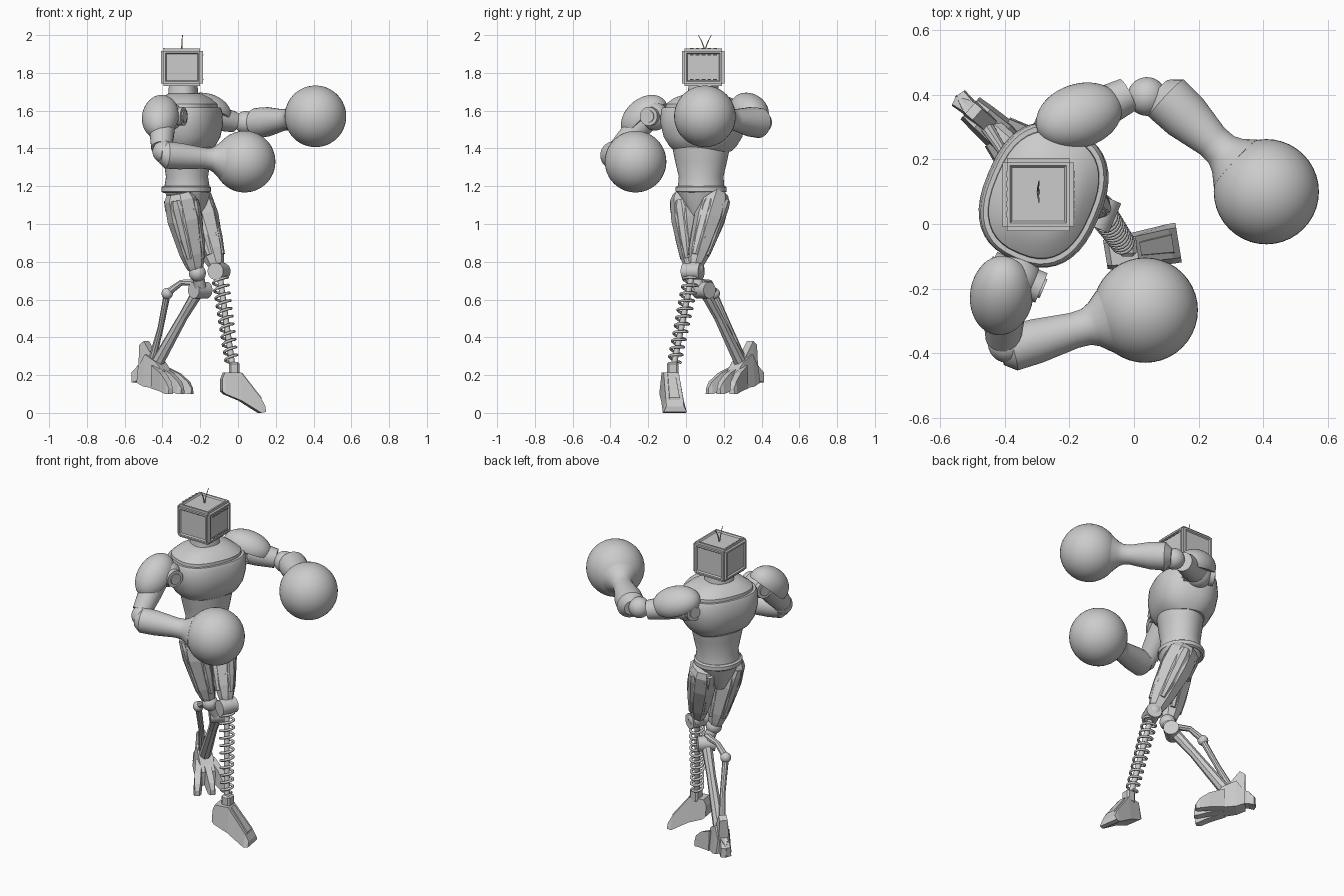
import bpy, bmesh, math
from mathutils import Vector, Matrix

cube = bpy.data.objects.get("Cube")
if cube:
    bpy.data.objects.remove(cube, do_unlink=True)

grey = bpy.data.materials.new("metal grey")
grey.use_nodes = True
COLOR = (0.6, 0.6, 0.6, 1)
grey.diffuse_color = COLOR
grey.node_tree.nodes["Principled BSDF"].inputs["Base Color"].default_value = COLOR
FACING = Vector((0.92, -0.39, 0))
SIDE = Vector((0.39, 0.92, 0))


def finish(name, bm, smooth=35):
    bmesh.ops.recalc_face_normals(bm, faces=bm.faces)
    mesh = bpy.data.meshes.new(name)
    bm.to_mesh(mesh)
    bm.free()
    mesh.materials.append(grey)
    ob = bpy.data.objects.new(name, mesh)
    bpy.context.collection.objects.link(ob)
    bpy.ops.object.select_all(action='DESELECT')
    ob.select_set(True)
    bpy.context.view_layer.objects.active = ob
    if smooth:
        bpy.ops.object.shade_smooth_by_angle(angle=math.radians(smooth))
    return ob


def frame(direction, up):
    z = Vector(direction).normalized()
    x = Vector(up).cross(z).normalized()
    return Matrix((x, z.cross(x), z)).transposed()


def skin(name, rings, smooth=35):
    """Closed surface through rings of points."""
    bm = bmesh.new()
    loops = [[bm.verts.new(p) for p in ring] for ring in rings]
    n = len(loops[0])
    for a, b in zip(loops, loops[1:]):
        for i in range(n):
            bm.faces.new((a[i], a[(i + 1) % n], b[(i + 1) % n], b[i]))
    bm.faces.new(loops[0])
    bm.faces.new(loops[-1])
    return finish(name, bm, smooth)


def tube(name, path, radii, n=20, up=(0, 0, 1), smooth=35):
    """Tube along a path; each radius is a number or (across, up)."""
    path = [Vector(p) for p in path]
    rings = []
    for i, p in enumerate(path):
        rot = frame(path[min(i + 1, len(path) - 1)] - path[max(i - 1, 0)], up)
        r = radii[i] if isinstance(radii, (list, tuple)) else radii
        rx, ry = r if isinstance(r, tuple) else (r, r)
        angles = [math.tau * (k + 0.5) / n for k in range(n)]
        rings.append([p + rot @ Vector((rx * math.cos(a), ry * math.sin(a), 0)) for a in angles])
    return skin(name, rings, smooth)


def stack(name, center, layers, n=40, power=0.8):
    """Rounded torso shape from layers of (z, half depth, half width)."""
    def co(a, r):
        return r * math.copysign(abs(math.cos(a)) ** power, math.cos(a))
    base = Vector((*center, 0))
    return skin(name, [[base + FACING * co(math.tau * k / n, d) + SIDE * co(math.tau * k / n - math.pi / 2, w)
                        + Vector((0, 0, z)) for k in range(n)] for z, d, w in layers])


def wedge(name, origin, direction, sections):
    """Angular block from sections of (along, z low, z high, half width)."""
    d = Vector((*direction, 0)).normalized()
    s = Vector((-d.y, d.x, 0))
    o = Vector((*origin, 0))
    return skin(name, [[o + d * t + s * w + Vector((0, 0, a)), o + d * t - s * w + Vector((0, 0, a)),
                        o + d * t - s * w * 0.75 + Vector((0, 0, b)), o + d * t + s * w * 0.75 + Vector((0, 0, b))]
                       for t, a, b, w in sections], 0)


def ellipsoid(name, center, radii, rot=Matrix.Identity(3), cut=None):
    bm = bmesh.new()
    bmesh.ops.create_uvsphere(bm, u_segments=40, v_segments=24, radius=1)
    if cut is not None:
        geom = bm.verts[:] + bm.edges[:] + bm.faces[:]
        r = bmesh.ops.bisect_plane(bm, geom=geom, plane_co=(0, cut, 0), plane_no=(0, -1, 0), clear_outer=True)
        edges = [e for e in r["geom_cut"] if isinstance(e, bmesh.types.BMEdge)]
        bmesh.ops.edgeloop_fill(bm, edges=edges)
    bm.transform(Matrix.Translation(center) @ rot.to_4x4() @ Matrix.Diagonal((*radii, 1)))
    return finish(name, bm)


def box(name, center, size, rot=Matrix.Identity(3), bevel=0.0):
    bm = bmesh.new()
    bmesh.ops.create_cube(bm, size=1)
    bm.transform(Matrix.Diagonal((*size, 1)))
    if bevel:
        bmesh.ops.bevel(bm, geom=bm.edges[:], offset=bevel, segments=1, affect='EDGES')
    bm.transform(Matrix.Translation(center) @ rot.to_4x4())
    return finish(name, bm, 0)


# Head: bevelled cabinet with recessed panels on every side
bm = bmesh.new()
bmesh.ops.create_cube(bm, size=1)
bm.transform(Matrix.Translation((-0.297, 0.092, 1.83)) @ Matrix.Diagonal((0.222, 0.226, 0.2, 1)))
sides = bm.faces[:]
bmesh.ops.bevel(bm, geom=bm.edges[:], offset=0.014, segments=2, affect='EDGES')
sides = [f for f in bm.faces if f.calc_area() > 0.02]
bmesh.ops.inset_individual(bm, faces=sides, thickness=0.014, depth=0)
bmesh.ops.inset_individual(bm, faces=sides, thickness=0.008, depth=-0.008)
finish("head", bm, 0)
for k in range(5):
    for z in (1.765, 1.895):
        box("head_vent", (-0.186, 0.03 + k * 0.031, z), (0.006, 0.02, 0.006))
    box("top_vent", (-0.392, 0.03 + k * 0.031, 1.931), (0.008, 0.018, 0.004))
for s in (-1, 1):
    root = Vector((-0.297, 0.1, 1.92))
    tube("antenna", [root, root + Vector((0, s * 0.014, 0.04)), root + Vector((0.003, s * 0.034, 0.08))],
         [0.004, 0.003, 0.002], 6, (1, 0, 0))

# Torso
stack("neck", (-0.29, 0.092), [(1.64, 0.085, 0.09), (1.69, 0.075, 0.08), (1.75, 0.07, 0.075)])
stack("chest", (-0.28, 0.09), [(1.385, 0.11, 0.15), (1.41, 0.145, 0.175), (1.46, 0.172, 0.205),
                               (1.53, 0.185, 0.222), (1.6, 0.178, 0.222), (1.618, 0.17, 0.212)])
stack("collar", (-0.28, 0.09), [(1.6, 0.158, 0.2), (1.635, 0.155, 0.195), (1.665, 0.125, 0.155), (1.69, 0.08, 0.09)])
stack("waist", (-0.27, 0.08), [(1.42, 0.13, 0.16), (1.33, 0.12, 0.14), (1.25, 0.11, 0.12), (1.19, 0.12, 0.125)], power=1)
stack("belt", (-0.275, 0.08), [(1.165, 0.12, 0.127), (1.172, 0.13, 0.137), (1.195, 0.13, 0.137), (1.202, 0.12, 0.127)], power=1)
stack("pelvis", (-0.265, 0.08), [(1.17, 0.115, 0.12), (1.1, 0.095, 0.085), (1.02, 0.06, 0.035)])

# Shoulders: hub, joint disc and pad
def shoulder(side, hub, pad, along, normal, radii):
    hub = Vector(hub)
    ellipsoid(side + "_shoulder", hub, (0.075, 0.075, 0.075))
    tube(side + "_shoulder_hub", [hub - FACING * 0.085, hub + FACING * 0.085], 0.05)
    tube(side + "_shoulder_cap", [hub - FACING * 0.092, hub + FACING * 0.092], 0.032)
    ellipsoid(side + "_shoulder_pad", pad, radii, frame(along, normal), -0.25)


shoulder("right", (-0.365, -0.165, 1.57), (-0.41, -0.22, 1.565), (-0.1, -0.7, -0.6), (-0.25, -0.45, 0.75), (0.098, 0.1, 0.14))
shoulder("left", (-0.215, 0.3, 1.57), (-0.17, 0.335, 1.6), (0.85, 0.3, -0.25), (0.1, 0.35, 0.9), (0.1, 0.09, 0.14))

# Arms: upper arm, elbow, forearm flaring into a round glove
def arm(side, top, elbow, start, ball, r):
    top, elbow, start, ball = map(Vector, (top, elbow, start, ball))
    tube(side + "_upper_arm", [top, top.lerp(elbow, 0.5), elbow], [0.07, 0.066, 0.055])
    ellipsoid(side + "_elbow", elbow.lerp(start, 0.5), (0.06, 0.06, 0.06))
    d = (ball - start).normalized()
    reach = (ball - start).length
    stops = [(-0.035, 0.045), (0, r), (0.08, r * 0.97), (reach - 0.23, 0.056), (reach - 0.19, 0.058),
             (reach - 0.165, 0.07), (reach - 0.13, 0.1)]
    tube(side + "_forearm", [start + d * t for t, _ in stops], [w for _, w in stops], 24)
    ellipsoid(side + "_glove", ball, (0.163, 0.163, 0.163))


arm("right", (-0.4, -0.2, 1.57), (-0.405, -0.355, 1.4), (-0.38, -0.385, 1.365), (0.035, -0.267, 1.33), 0.072)
arm("left", (-0.2, 0.31, 1.58), (-0.02, 0.4, 1.54), (0.1, 0.39, 1.535), (0.41, 0.1, 1.57), 0.08)

# Thighs: faceted shells with raised front and side plates
def thigh(side, top, knee, scale):
    top, knee = Vector(top), Vector(knee)
    stops = [(0, 0.07), (0.08, 0.09), (0.35, 0.095), (0.8, 0.068), (0.95, 0.05), (1, 0.042)]
    tube(side + "_thigh", [top.lerp(knee, t) for t, _ in stops], [(r * scale, r) for _, r in stops], 8, FACING, 0)
    for k, out in enumerate((FACING, -FACING, SIDE, -SIDE)):
        stops = [(0.1, 0.03), (0.2, 0.042), (0.6, 0.036), (0.85, 0.02)]
        offs = [0.068, 0.07, 0.056, 0.04]
        if k > 1:
            offs = [o * scale for o in offs]
        tube(side + "_thigh_plate", [top.lerp(knee, t) + out * o for (t, _), o in zip(stops, offs)],
             [(r, 0.028) for _, r in stops], 8, out, 0)
    ellipsoid(side + "_knee_ball", knee + Vector((0.01, 0, -0.02)), (0.045, 0.045, 0.045))


thigh("right", (-0.31, -0.005, 1.165), (-0.225, 0.035, 0.76), 0.9)
thigh("left", (-0.235, 0.165, 1.165), (-0.115, 0.05, 0.78), 0.85)

# Left lower leg: coil spring around a rod, with a wedge foot
a, b = Vector((-0.1, 0.035, 0.75)), Vector((-0.03, -0.065, 0.25))
rot = frame(b - a, FACING)
turns, steps = 11, 16
coil = []
for i in range(turns * steps + 1):
    t = i / (turns * steps)
    ang = math.tau * i / steps
    coil.append(a.lerp(b, 0.06 + 0.9 * t) + rot @ Vector((math.cos(ang), math.sin(ang), 0)) * (0.04 - 0.008 * t))
tube("spring", coil, 0.0075, 6, b - a, 80)
tube("spring_rod", [a, b], 0.016, 12)
tube("left_knee_joint", [a - SIDE * 0.05, a + SIDE * 0.05], 0.045)
box("left_ankle", (-0.02, -0.07, 0.23), (0.055, 0.06, 0.08), bevel=0.01)
wedge("left_foot", (0, -0.08), (0.98, 0.16), [(-0.09, 0.115, 0.18, 0.045), (-0.075, 0.1, 0.215, 0.05),
                                              (0.01, 0.065, 0.215, 0.054), (0.115, 0, 0.08, 0.062), (0.14, 0.005, 0.035, 0.062)])
wedge("left_foot_plate", (0, -0.08), (0.98, 0.16), [(0.02, 0.16, 0.212, 0.026), (0.122, 0.04, 0.082, 0.036)])

# Right lower leg: twin rods, link bar and clawed foot
tube("right_knee_link", [(-0.215, 0.035, 0.75), (-0.2, 0.07, 0.66)], 0.032, 12)
tube("right_knee_joint", [(-0.235, 0.06, 0.65), (-0.165, 0.125, 0.65)], 0.044)
tube("right_link_bar", [(-0.2, 0.08, 0.69), (-0.3, 0.125, 0.69), (-0.375, 0.15, 0.635)], [0.02, 0.016, 0.02], 8, smooth=0)
ellipsoid("right_link_joint", (-0.375, 0.15, 0.632), (0.03, 0.03, 0.03))
tube("right_rear_rod", [(-0.375, 0.15, 0.63), (-0.41, 0.23, 0.45), (-0.455, 0.3, 0.28)], [0.018, 0.016, 0.022], 10)
tube("right_shin", [(-0.2, 0.09, 0.66), (-0.29, 0.17, 0.51), (-0.43, 0.29, 0.26)], [0.032, 0.026, 0.034], 8, smooth=0)
at, toward = (-0.44, 0.3), (0.75, -0.65)
wedge("right_foot", at, toward, [(-0.09, 0.16, 0.24, 0.045), (-0.04, 0.14, 0.31, 0.05), (0.04, 0.13, 0.27, 0.055), (0.1, 0.12, 0.2, 0.05)])
wedge("right_ankle_fin", at, toward, [(-0.09, 0.24, 0.36, 0.03), (-0.06, 0.24, 0.38, 0.03), (0.0, 0.24, 0.3, 0.03)])
for k in (-1, 0, 1):
    d = Vector((0.75 + 0.2 * k, -0.65 + 0.23 * k))
    s = Vector((0.65, 0.75)) * 0.03 * k
    wedge("right_toe", Vector(at) + s, d, [(0.03, 0.13, 0.25, 0.022), (0.12, 0.115, 0.21, 0.024),
                                           (0.175, 0.1, 0.165, 0.022), (0.195, 0.1, 0.13, 0.015)])
    if k:
        wedge("right_heel_claw", Vector(at) + s, -d, [(0.03, 0.16, 0.27, 0.024), (0.11, 0.17, 0.25, 0.026), (0.15, 0.16, 0.215, 0.018)])
